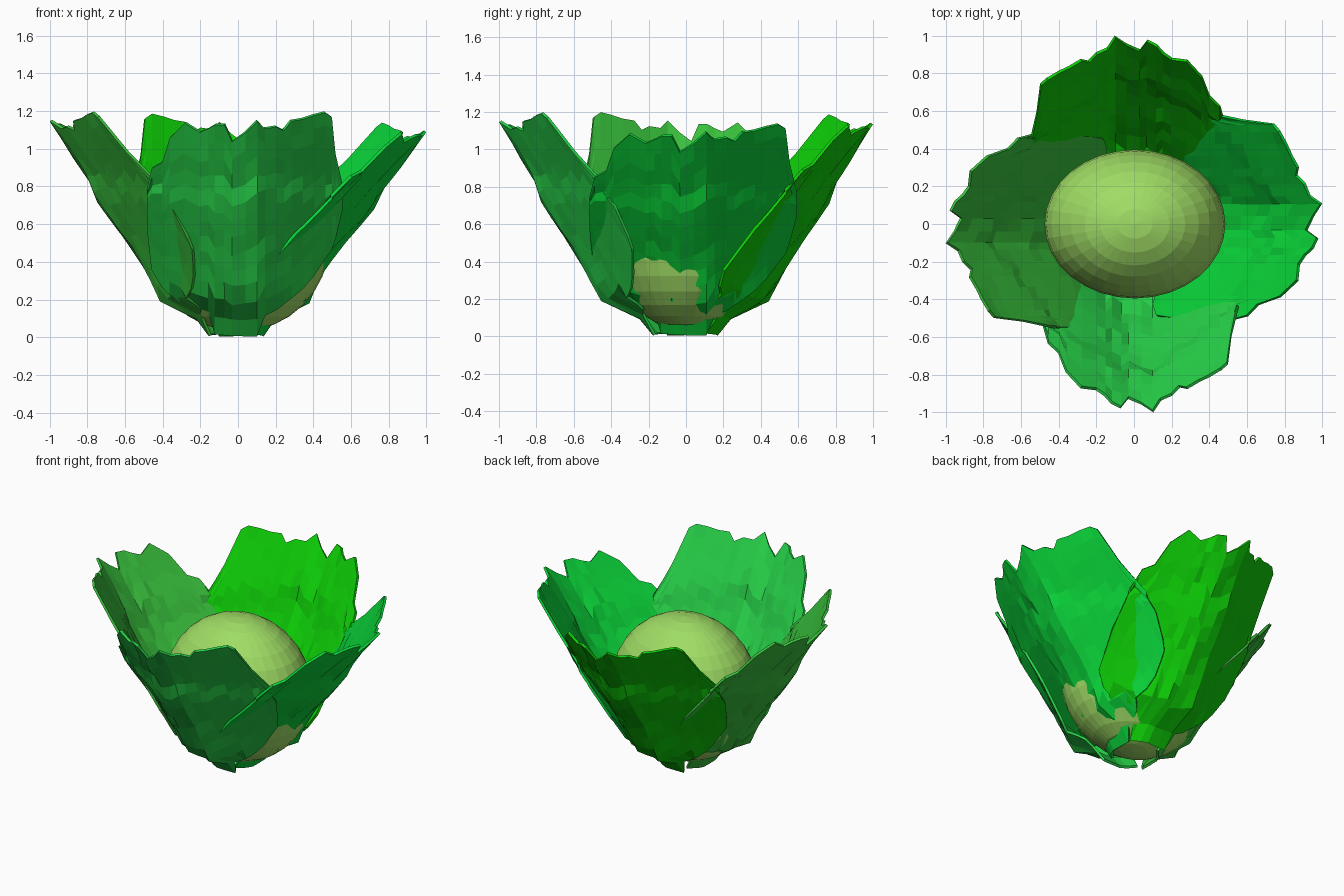
import bpy, bmesh, math, random

if "Cube" in bpy.data.objects:
    bpy.data.objects.remove(bpy.data.objects["Cube"])


def material(name, rgb):
    m = bpy.data.materials.new(name)
    m.diffuse_color = (*rgb, 1)
    m.use_nodes = True
    m.node_tree.nodes["Principled BSDF"].inputs["Base Color"].default_value = m.diffuse_color
    return m


def interp(pts, t):
    for (a, va), (b, vb) in zip(pts, pts[1:]):
        if t <= b:
            return va + (vb - va) * max(0, t - a) / (b - a)
    return pts[-1][1]


# Leaf outline columns: x, lower z, upper z (ragged top, stem in the middle)
OUTLINE = [(-.48, .58, .79), (-.455, .36, .90), (-.40, .27, .93), (-.36, .23, 1.06),
           (-.28, .175, 1.14), (-.20, .15, 1.09), (-.155, .14, 1.11), (-.12, .02, 1.13),
           (-.07, .015, 1.13), (-.03, .012, 1.04), (.04, .01, 1.09), (.10, .01, 1.15),
           (.14, .12, 1.11), (.20, .15, 1.12), (.24, .18, 1.10), (.28, .21, 1.15),
           (.34, .26, 1.16), (.40, .33, 1.18), (.46, .42, 1.195), (.495, .47, 1.17),
           (.515, .53, .98), (.55, .68, .81)]
# Leaf spine: z, y
SPINE = [(0, -.16), (.12, -.26), (.17, -.34), (.2, -.45), (.42, -.57), (.77, -.785), (.81, -.78),
         (1, -.90), (1.17, -1.0), (1.2, -1.005)]
ROWS = 12


def leaf_y(x, z):
    y = interp(SPINE, z)
    if x > .10:
        return y + (x - .10) * (.8 if z < .7 else .8 - .3 * (z - .7))
    if x < -.05:
        return y + (-.05 - x) * max(.5, .98 - .52 * z)
    return y


def leaf(name, angle, width, height, tuck, mat):
    rng = random.Random(7)
    bm = bmesh.new()
    grid = []
    for x, lo, hi in OUTLINE:
        col = []
        for r in range(ROWS + 1):
            z = lo + (hi - lo) * r / ROWS
            y = leaf_y(x, z)
            # lower part tucked in toward the heart
            y += tuck * max(0, min(1, (1.1 - z) / .7)) * min(1, .4 + 2 * z)
            # crumpled mid strip
            amp = .01 if -.17 < x < .15 and .15 < z else .002
            y += rng.uniform(-amp, amp)
            dz = rng.uniform(-amp, amp) if 0 < r < ROWS else 0
            col.append(bm.verts.new((x * width, y, (z + dz) * height)))
        grid.append(col)
    for a, b in zip(grid, grid[1:]):
        for r in range(ROWS):
            bm.faces.new((a[r], b[r], b[r + 1], a[r + 1]))
    mesh = bpy.data.meshes.new(name)
    bm.to_mesh(mesh)
    bm.free()
    mesh.materials.append(mat)
    ob = bpy.data.objects.new(name, mesh)
    bpy.context.collection.objects.link(ob)
    ob.rotation_euler.z = math.radians(angle)
    s = ob.modifiers.new("thickness", "SOLIDIFY")
    s.thickness = .016
    s.offset = 0


# Round heart of the head
bpy.ops.mesh.primitive_uv_sphere_add(segments=32, ring_count=16, radius=1, location=(.005, 0, .505))
heart = bpy.context.object
heart.name = "heart"
heart.scale = (.48, .395, .475)
heart.data.materials.append(material("heart_green", (.35, .72, .13)))

# Four outer leaves
for name, angle, w, h, tuck, rgb in [
        ("front_leaf", 0, 1, 1, 0, (.02, .64, .065)),
        ("right_leaf", 90, 1.07, .95, .095, (.003, .65, .04)),
        ("back_leaf", 180, 1, .99, .015, (.004, .62, .002)),
        ("left_leaf", 270, 1, 1, .05, (.04, .53, .045))]:
    leaf(name, angle, w, h, tuck, material(name + "_green", rgb))
